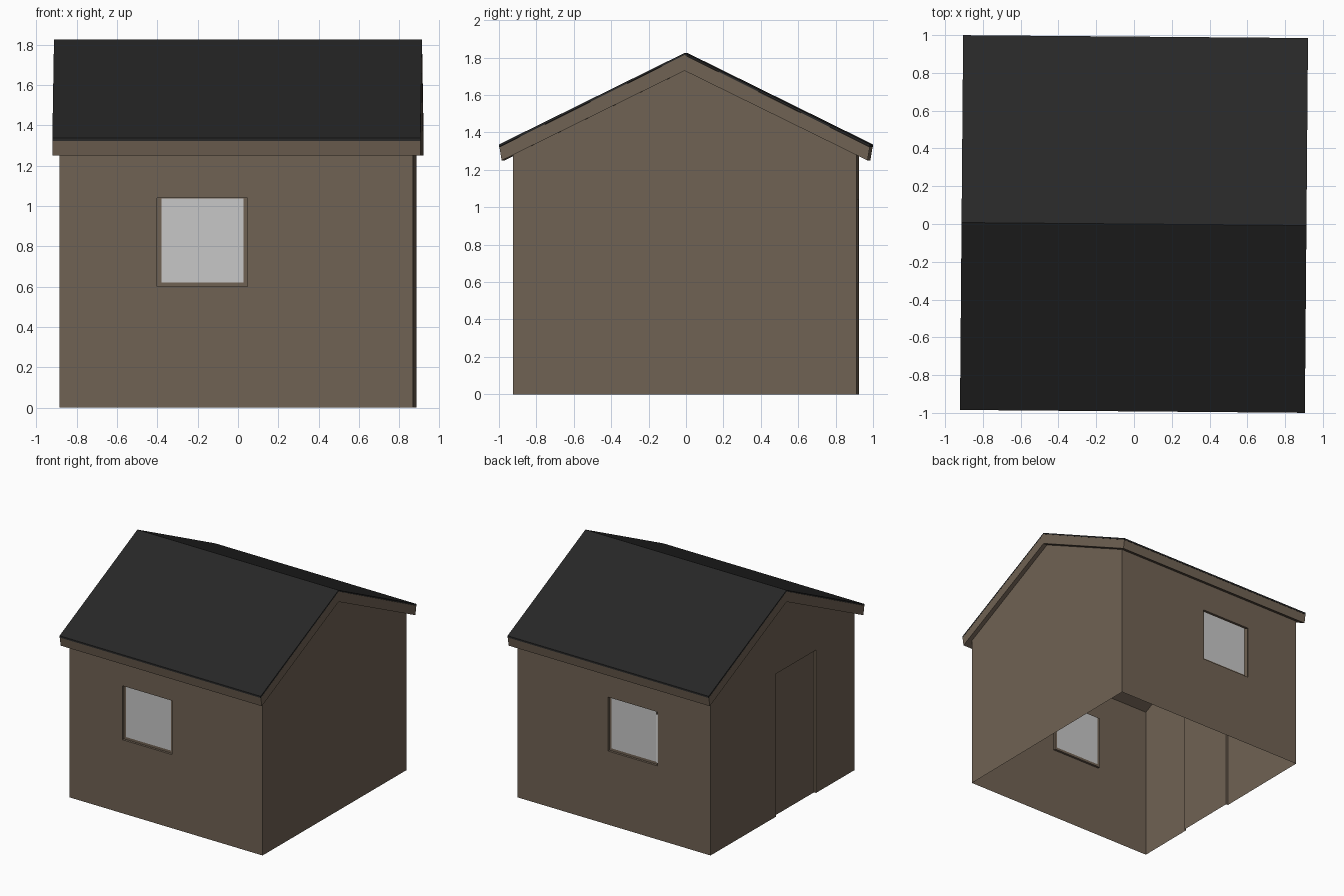
import bpy, bmesh, math
from mathutils import Vector

if "Cube" in bpy.data.objects:
    bpy.data.objects.remove(bpy.data.objects["Cube"])

TURN = math.radians(-0.48)      # whole house sits slightly turned
WX, WY = 0.877, 0.918           # wall half sizes
RX, RY = 0.913, 0.992           # roof half sizes
EAVE, PEAK = 1.295, 1.74        # wall tops, tucked into the roof slab
DEPTH = 0.018                   # recess of windows and door


def material(name, rgb):
    m = bpy.data.materials.new(name)
    m.diffuse_color = (*rgb, 1)
    m.use_nodes = True
    m.node_tree.nodes["Principled BSDF"].inputs["Base Color"].default_value = m.diffuse_color
    return m


BROWN = material("brown_wood", (0.162, 0.122, 0.087))
GLASS = material("grey_glass", (0.57, 0.57, 0.57))
BLACK = material("dark_roofing", (0.020, 0.020, 0.020))


def build(name, polys, mat, outward=None):
    """Mesh from a list of point loops, normals made consistent."""
    bm = bmesh.new()
    for p in polys:
        bm.faces.new([bm.verts.new(v) for v in p])
    bmesh.ops.remove_doubles(bm, verts=bm.verts, dist=1e-5)
    bmesh.ops.recalc_face_normals(bm, faces=bm.faces)
    bm.faces.ensure_lookup_table()
    if outward and bm.faces[0].normal.dot(Vector(outward)) < 0:
        bmesh.ops.reverse_faces(bm, faces=bm.faces)
    me = bpy.data.meshes.new(name)
    bm.to_mesh(me)
    bm.free()
    me.materials.append(mat)
    ob = bpy.data.objects.new(name, me)
    ob.rotation_euler.z = TURN
    bpy.context.collection.objects.link(ob)
    return ob


def rect(x0, x1, z0, z1, y):
    return [(x0, y, z0), (x1, y, z0), (x1, y, z1), (x0, y, z1)]


def ring(a, b):
    return [[a[i], a[(i + 1) % 4], b[(i + 1) % 4], b[i]] for i in range(4)]


# Front and back walls with a recessed window each
for side, s in (("front", -1), ("back", 1)):
    y, yi = s * WY, s * (WY - DEPTH)
    outer = rect(-WX, WX, 0, EAVE, y)
    hole = rect(-0.395, 0.055, 0.6, 1.04, y)
    inner = rect(-0.395, 0.055, 0.6, 1.04, yi)
    pane = rect(-0.373, 0.035, 0.62, 1.036, yi)
    frame = ring(inner, pane)
    if s > 0:
        frame.pop()             # open slit beside the back pane
    build(side + "_wall", ring(outer, hole), BROWN, (0, s, 0))
    build(side + "_window_frame", ring(hole, inner) + frame, BROWN)
    build(side + "_window_pane", [pane], GLASS, (0, s, 0))

# Right gable wall
build("right_wall", [[(WX, -WY, 0), (WX, WY, 0), (WX, WY, EAVE),
                      (WX, 0, PEAK), (WX, -WY, EAVE)]], BROWN, (1, 0, 0))

# Left gable wall with a door opening
D0, D1, DH = -0.425, 0.085, 1.165
door = [(D0, 0), (D0, DH), (D1, DH), (D1, 0)]
outline = [(-WY, 0)] + door + [(WY, 0), (WY, EAVE), (0, PEAK), (-WY, EAVE)]
build("left_wall", [[(-WX, y, z) for y, z in outline]], BROWN, (-1, 0, 0))

# Recessed door panel with its reveals
XI = -WX + DEPTH
panel = [[(XI, y, z) for y, z in door]]
reveal = [[(-WX, *a), (-WX, *b), (XI, *b), (XI, *a)]
          for a, b in zip(door, door[1:])]
build("door", panel + reveal, BROWN, (-1, 0, 0))


def gable_slab(name, section, mat):
    """Extrude a y-z section along x, end to end."""
    a = [(-RX, y, z) for y, z in section]
    b = [(RX, y, z) for y, z in section]
    n = len(section)
    sides = [[a[i], a[(i + 1) % n], b[(i + 1) % n], b[i]] for i in range(n)]
    return build(name, sides + [a, b], mat)


# Brown roof boards and thin dark roofing on top
gable_slab("roof_boards", [(-RY + 0.002, 1.322), (0, 1.814), (RY - 0.002, 1.322),
                           (RY - 0.014, 1.25), (0, 1.73), (-RY + 0.014, 1.25)], BROWN)
gable_slab("roofing", [(-RY, 1.336), (0, 1.825), (RY, 1.336),
                       (RY, 1.322), (0, 1.8145), (-RY, 1.322)], BLACK)
